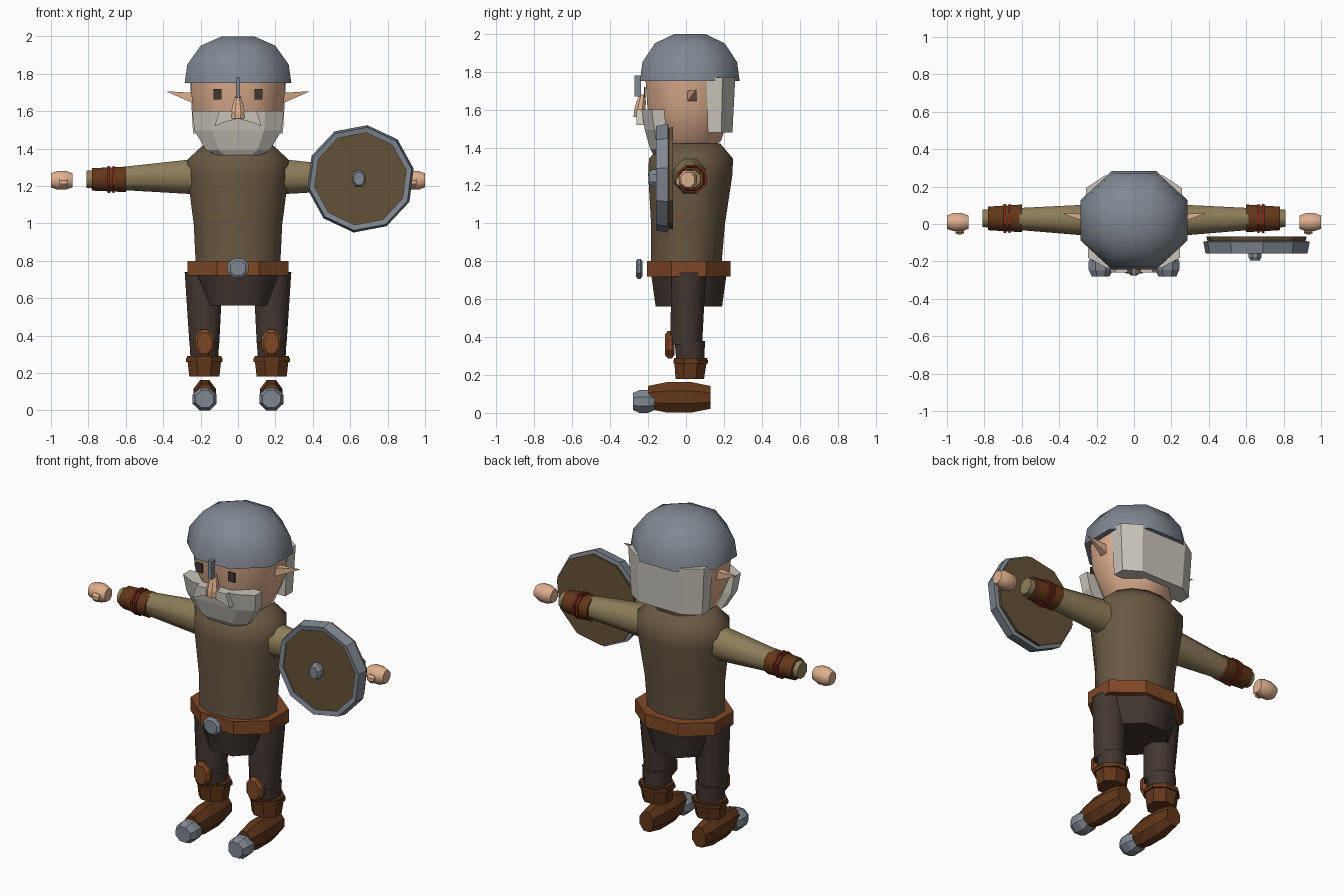
import bpy, bmesh, math
from mathutils import Vector

cube = bpy.data.objects.get("Cube")
if cube:
    bpy.data.objects.remove(cube, do_unlink=True)


def material(name, *rgb):
    mat = bpy.data.materials.new(name)
    mat.use_nodes = True
    linear = [(channel / 255) ** 2.2 for channel in rgb] + [1]
    mat.diffuse_color = linear
    mat.node_tree.nodes["Principled BSDF"].inputs["Base Color"].default_value = linear
    return mat


steel = material("steel", 128, 135, 145)
skin = material("skin", 222, 174, 142)
hair = material("grey_hair", 200, 196, 186)
cloth = material("brown_tunic_cloth", 104, 89, 68)
linen = material("olive_sleeve_linen", 140, 124, 90)
tan = material("tan_leather", 126, 73, 42)
leather = material("dark_leather", 98, 58, 32)
wool = material("dark_trouser_wool", 68, 57, 52)
cord = material("red_cord", 128, 46, 32)
wood = material("shield_wood", 100, 82, 58)


def polygon(sides, turn=0.5):
    """Regular section whose flat sides lie at distance one; turn is in steps."""
    step = math.tau / sides
    radius = 1 / math.cos(step / 2)
    return [(radius * math.cos((i + turn) * step), radius * math.sin((i + turn) * step))
            for i in range(sides)]


# Cross-sections
SQUARE, OCTAGON, DECAGON, ROUND = polygon(4), polygon(8), polygon(10, 0.3), polygon(12)
half_wrap = [(1, 1), (1, -0.1), (0.6, -1)]
WRAP = half_wrap + [(-u, v) for u, v in reversed(half_wrap)]
WHISKER = [(0, 0.4), (0.8, 0.4), (1, -0.4), (0.6, -0.2), (0, 0)]

# Lengthwise profiles: (fraction of the length, scale of the section)
STRAIGHT = [(0, 1), (1, 1)]
DOME = [(0, 1), (0.4, 0.95), (0.8, 0.7), (1, 0.3)]
BLOCK = [(0, 0.75), (0.3, 1), (0.7, 1), (1, 0.75)]
BARREL = [(0, 1), (0.35, 1.05), (0.75, 1.2), (0.88, 1.2), (1, 0.82)]


def loft(name, mat, axis, section, start, end, size, end_size=None,
         profile=STRAIGHT, smooth=False, caps=True, side=1):
    """Sweep a section from start to end along an axis, blending its size."""
    start, end = Vector(start), Vector(end)
    size, end_size = Vector(size), Vector(end_size or size)
    across = ["xyz".index(letter) for letter in "xyz" if letter != axis]
    bm = bmesh.new()
    loops = []
    for fraction, scale in profile:
        centre = start.lerp(end, fraction)
        radii = size.lerp(end_size, fraction) * scale
        loop = []
        for point in section:
            position = centre.copy()
            for index, offset, radius in zip(across, point, radii):
                position[index] += offset * radius
            position.x *= side
            loop.append(bm.verts.new(position))
        loops.append(loop)
    for lower, upper in zip(loops, loops[1:]):
        for i in range(len(section)):
            bm.faces.new((lower[i - 1], lower[i], upper[i], upper[i - 1]))
    if caps:
        bm.faces.new(loops[0])
        bm.faces.new(loops[-1])
    bmesh.ops.recalc_face_normals(bm, faces=bm.faces)
    mesh = bpy.data.meshes.new(name)
    bm.to_mesh(mesh)
    bm.free()
    mesh.materials.append(mat)
    part = bpy.data.objects.new(name, mesh)
    bpy.context.collection.objects.link(part)
    if smooth:
        bpy.ops.object.select_all(action="DESELECT")
        bpy.context.view_layer.objects.active = part
        part.select_set(True)
        bpy.ops.object.shade_smooth_by_angle(angle=math.radians(50))
    return part


def pair(name, *args, **options):
    """Make a part on the left and its mirror image on the right."""
    loft("left_" + name, *args, side=1, **options)
    loft("right_" + name, *args, side=-1, **options)


# Head
loft("head", skin, "z", OCTAGON, (0, 0.02, 1.78), (0, 0.02, 1.35),
     (0.255, 0.235), profile=DOME, smooth=True)
loft("helmet", steel, "z", OCTAGON, (0, 0.02, 1.75), (0, 0.02, 2),
     (0.285, 0.263), profile=DOME, smooth=True)
loft("beard", hair, "z", WRAP, (0, -0.175, 1.6), (0, -0.14, 1.34),
     (0.245, 0.06), profile=DOME)
loft("back_hair", hair, "z", WRAP, (0, 0.185, 1.77), (0, 0.18, 1.48),
     (0.257, -0.075), (0.24, -0.065))
loft("nose", skin, "z", OCTAGON, (0, -0.25, 1.56), (0, -0.23, 1.68),
     (0.045, 0.035), (0.018, 0.02), profile=BLOCK)
loft("nose_guard", steel, "z", SQUARE, (0, -0.255, 1.67), (0, -0.255, 1.78), (0.012, 0.017))
pair("moustache", hair, "y", WHISKER, (0, -0.26, 1.56), (0, -0.21, 1.56), (0.125, 0.1))
pair("eye", wool, "y", SQUARE, (0.11, -0.222, 1.69), (0.11, -0.213, 1.69), (0.021, 0.028))
pair("ear", skin, "x", SQUARE, (0.24, 0.03, 1.67), (0.38, 0.055, 1.705),
     (0.024, 0.028), (0.001, 0.001))

# Body
loft("tunic", cloth, "z", ROUND, (0, 0, 0.76), (0, 0.03, 1.42),
     (0.225, 0.185), profile=BARREL, smooth=True)
loft("belt", tan, "z", OCTAGON, (0, 0.015, 0.72), (0, 0.015, 0.8), (0.27, 0.22))
loft("buckle", steel, "y", OCTAGON, (0, -0.265, 0.76), (0, -0.23, 0.76),
     (0.055, 0.053), profile=BLOCK)
loft("hips", wool, "z", OCTAGON, (0, 0.015, 0.56), (0, 0.015, 0.74),
     (0.175, 0.175), (0.23, 0.2), smooth=True)

# Arms
pair("sleeve", linen, "x", OCTAGON, (0.22, 0.02, 1.25), (0.81, 0.03, 1.235),
     (0.085, 0.095), (0.046, 0.046), smooth=True)
pair("bracer", leather, "x", OCTAGON, (0.6, 0.03, 1.235), (0.78, 0.03, 1.235),
     (0.074, 0.068), (0.063, 0.06), smooth=True)
for label, x in (("inner", 0.66), ("outer", 0.685)):
    pair(label + "_bracer_cord", cord, "x", OCTAGON, (x, 0.03, 1.235),
         (x + 0.012, 0.03, 1.235), (0.078, 0.072))
pair("hand", skin, "x", OCTAGON, (0.885, 0.01, 1.23), (1, 0.01, 1.23),
     (0.048, 0.05), profile=BLOCK, smooth=True)
pair("thumb", skin, "x", OCTAGON, (0.91, -0.035, 1.22), (0.955, -0.035, 1.22),
     (0.02, 0.025), profile=BLOCK)

# Legs
pair("thigh", wool, "z", OCTAGON, (0.183, 0.015, 0.74), (0.18, 0, 0.36),
     (0.102, 0.09), (0.08, 0.085), smooth=True)
pair("shin", wool, "z", OCTAGON, (0.18, 0.02, 0.38), (0.18, 0.025, 0.2),
     (0.08, 0.08), (0.07, 0.07), smooth=True)
pair("knee_pad", tan, "y", OCTAGON, (0.178, -0.11, 0.36), (0.178, -0.06, 0.36),
     (0.053, 0.073), profile=BLOCK)
pair("boot_shaft", leather, "z", OCTAGON, (0.18, 0.02, 0.18), (0.18, 0.025, 0.29),
     (0.08, 0.075), (0.093, 0.088))
pair("boot_strap", leather, "z", OCTAGON, (0.18, 0.025, 0.26), (0.18, 0.025, 0.28),
     (0.098, 0.092))
pair("boot", leather, "y", OCTAGON, (0.178, -0.2, 0.082), (0.178, 0.13, 0.082),
     (0.06, 0.08), profile=BLOCK)
pair("toe_cap", steel, "y", OCTAGON, (0.178, -0.28, 0.06), (0.178, -0.165, 0.06),
     (0.064, 0.06), profile=BLOCK)

# Shield on the left arm
x, z = 0.655, 1.238
loft("shield_board", wood, "y", DECAGON, (x, -0.14, z), (x, -0.068, z),
     (0.24, 0.24), (0.26, 0.26))
rim = loft("shield_rim", steel, "y", DECAGON, (x, -0.157, z), (x, -0.095, z),
           (0.264, 0.264), (0.275, 0.275), caps=False)
rim.modifiers.new("rim_thickness", "SOLIDIFY").thickness = 0.03
loft("shield_boss", steel, "y", OCTAGON, (x - 0.008, -0.195, z), (x - 0.008, -0.13, z),
     (0.035, 0.045), profile=BLOCK)
